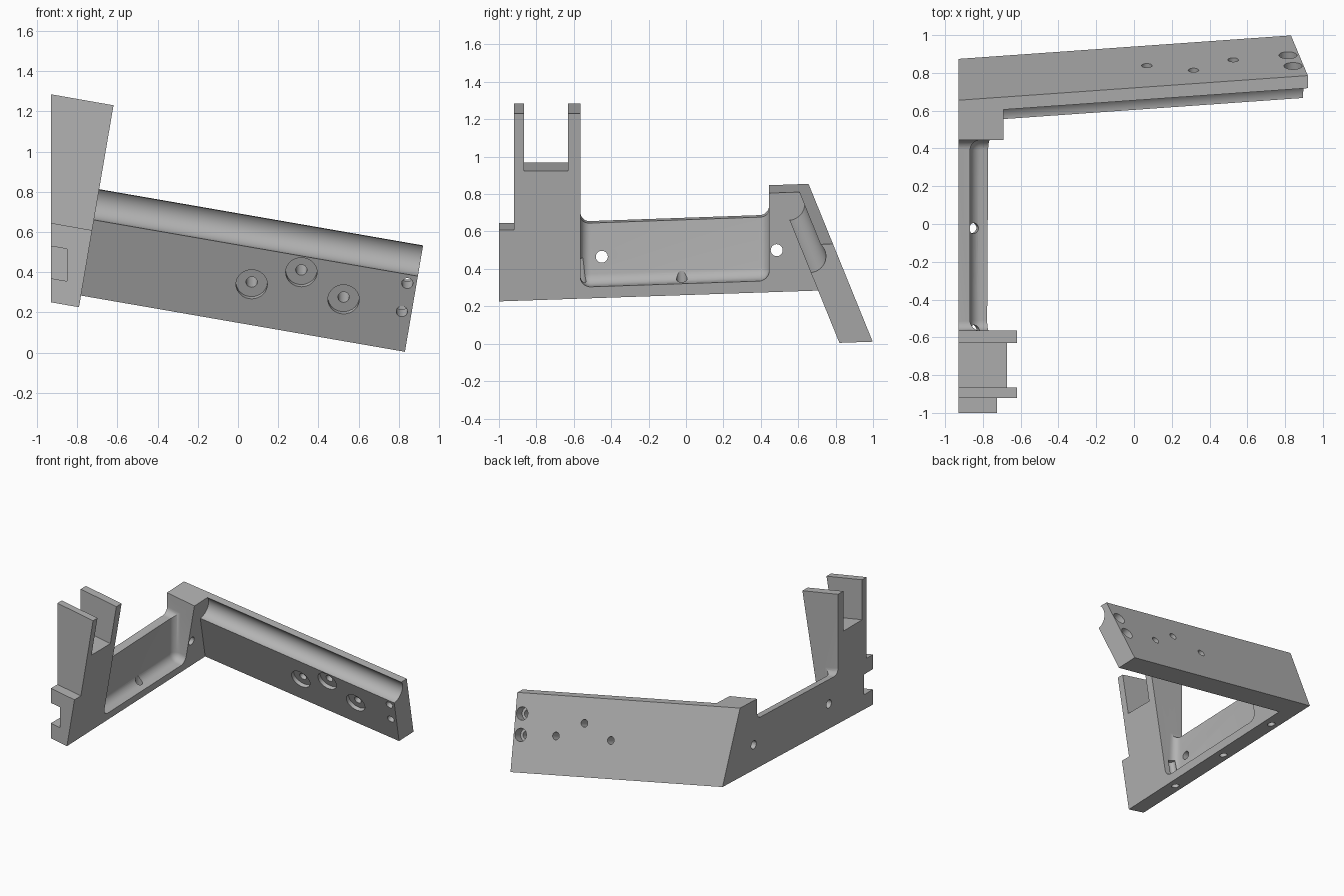
import bpy, bmesh
from mathutils import Vector

old = bpy.data.objects.get("Cube")
if old:
    bpy.data.objects.remove(old, do_unlink=True)

# Shared directions: tilted base, square-cut ends, leaning arm
UP = Vector((0.176, -0.035, 1))
SIDE = Vector((1, 0, -0.171))
LEAN = Vector((0, 2.46, 1)).normalized()
RIDGE = Vector((0.176, 0, 1))
X, Y, Z = Vector((1, 0, 0)), Vector((0, 1, 0)), Vector((0, 0, 1))

# Key planes as (point, outward normal)
BASE = (Vector((0, 0, 0.122)), UP)
ARM_TOP = (Vector((0, 0, 0.668)), UP)
INNER = (Vector((-0.79, 0, 0.23)), SIDE)
ARM_END = (Vector((0.83, 0, 0.005)), SIDE)
ARM_BACK = (Vector((0, 0.655, 0.855)), LEAN)
ARM_FRONT = (Vector((0, 0.82, 0.005)), LEAN)


def flip(plane):
    return plane[0], -plane[1]


def below(n, d, base=Vector()):
    return base + n * d, n


def above(n, d):
    return n * d, -n


def slope_at(z):
    """Point on the outer face for faces that slope along x only."""
    return Vector((-0.93, 0, z))


def finish(bm, name):
    bmesh.ops.recalc_face_normals(bm, faces=bm.faces)
    mesh = bpy.data.meshes.new(name)
    bm.to_mesh(mesh)
    bm.free()
    obj = bpy.data.objects.new(name, mesh)
    bpy.context.collection.objects.link(obj)
    return obj


def trim(bm, planes):
    for point, normal in planes:
        geom = bm.verts[:] + bm.edges[:] + bm.faces[:]
        bmesh.ops.bisect_plane(bm, geom=geom, plane_co=point, plane_no=normal,
                               clear_outer=True)
        bmesh.ops.holes_fill(bm, edges=bm.edges[:], sides=0)


def solid(name, planes, radius=0):
    """Convex block bounded by planes, optionally with rounded edges."""
    bm = bmesh.new()
    bmesh.ops.create_cube(bm, size=5)
    trim(bm, planes)
    if radius:
        bmesh.ops.bevel(bm, geom=bm.edges[:], offset=radius, segments=8,
                        profile=0.5, affect='EDGES')
    return finish(bm, name)


def rod(name, start, end, radius, planes=(), sides=32):
    start, end = Vector(start), Vector(end)
    axis = end - start
    bm = bmesh.new()
    bmesh.ops.create_cone(bm, cap_ends=True, segments=sides, radius1=radius,
                          radius2=radius, depth=axis.length)
    turn = axis.to_track_quat('Z', 'Y').to_matrix().to_4x4()
    turn.translation = (start + end) / 2
    bm.transform(turn)
    trim(bm, planes)
    return finish(bm, name)


# Stock block, from which the bracket is machined
bracket = solid("bracket", [above(X, -0.93), above(Y, -1), flip(BASE), ARM_END,
                            ARM_BACK, (slope_at(1.285), RIDGE)])


def cut(cutter):
    cutter.hide_render = True
    mod = bracket.modifiers.new("cut", 'BOOLEAN')
    mod.operation = 'DIFFERENCE'
    mod.solver = 'EXACT'
    mod.object = cutter
    bpy.context.view_layer.update()
    graph = bpy.context.evaluated_depsgraph_get()
    mesh = bpy.data.meshes.new_from_object(bracket.evaluated_get(graph))
    bracket.modifiers.clear()
    bracket.data = mesh
    bpy.data.objects.remove(cutter, do_unlink=True)


# Open space between leg and arm, and above the arm
cut(solid("inner_space", [flip(INNER), ARM_FRONT]))
cut(solid("arm_top_space", [flip(ARM_TOP), above(Y, 0.4)]))

# Leg: gap above the web, then the rounded pocket beside it
span = [above(Y, -0.565), below(Y, 0.445), below(Z, 2)]
cut(solid("web_top_space", span + [(Vector((0, 0, 0.51)), -UP)], 0.05))
cut(solid("leg_pocket", span + [above(X, -0.868), below(X, 0.2),
                                (Vector((0, 0, 0.185)), -UP)], 0.055))

# Post: fork slot, front step and notch in the step
cut(solid("fork_slot", [above(Y, -0.865), below(Y, -0.63),
                        (slope_at(0.97), -RIDGE)]))
cut(solid("front_step", [below(Y, -0.92), (slope_at(0.645), -RIDGE)]))
cut(solid("front_notch", [below(Y, -0.89), below(X, -0.85),
                          (slope_at(0.53), RIDGE), (slope_at(0.37), -RIDGE)]))

# Cove along the upper front of the arm
run = UP.cross(LEAN)
run /= run.x
mid = Vector((0.91, 0.66, 0.467))
cut(rod("arm_cove", mid - run * 2.2, mid + run * 0.5, 0.088, [flip(INNER)], 64))

# Fork pin holes and leg cross holes
for x, z in [(-0.855, 1.19), (-0.75, 1.02)]:
    cut(rod("pin_hole", (x, -1.1, z), (x, -0.4, z), 0.03))
for y, z in [(-0.45, 0.465), (0.485, 0.5)]:
    cut(rod("cross_hole", (-1.1, y, z), (-0.5, y, z), 0.032))

# Holes drilled up from the underside of the leg
for y, depth in [(-0.56, 0.2), (-0.02, 0.11), (0.52, 0.2)]:
    foot = Vector((-0.862, y, 0.274 + 0.035 * y))
    cut(rod("base_hole", foot - UP * 0.1, foot + UP * depth, 0.028))


# Arm screw holes with a counterbore at the front or the back
def screw_hole(x, z, bore, depth, at_back):
    face = Vector((x, 0.82 - (z - 0.005) / 2.46, z))
    cut(rod("screw_hole", face - LEAN * 0.1, face + LEAN * 0.3, 0.028))
    if at_back:
        cut(rod("counterbore", face + LEAN * (0.162 - depth), face + LEAN * 0.3, bore))
    else:
        cut(rod("counterbore", face - LEAN * 0.1, face + LEAN * depth, bore))


for x, z in [(0.068, 0.34), (0.315, 0.4), (0.525, 0.265)]:
    screw_hole(x, z, 0.078, 0.03, False)
for x, z in [(0.842, 0.345), (0.815, 0.205)]:
    screw_hole(x, z, 0.048, 0.07, True)

# Plain grey metal
grey = bpy.data.materials.new("grey metal")
grey.use_nodes = True
colour = (0.45, 0.45, 0.45, 1)
grey.diffuse_color = colour
grey.node_tree.nodes["Principled BSDF"].inputs["Base Color"].default_value = colour
bracket.data.materials.clear()
bracket.data.materials.append(grey)

# Smooth bores and fillets, crisp machined edges
bpy.context.view_layer.objects.active = bracket
bracket.select_set(True)
bpy.ops.object.shade_smooth_by_angle()
